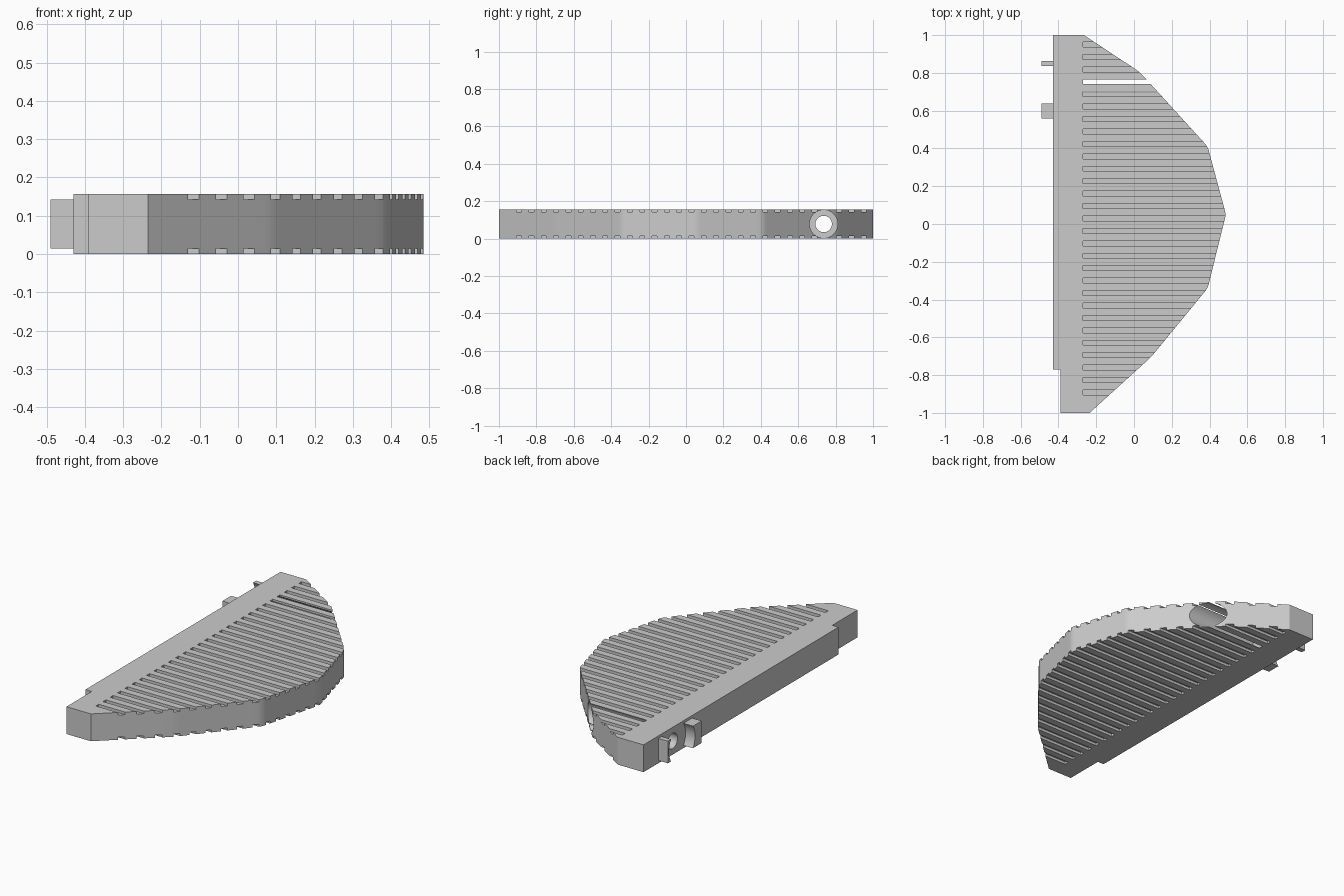
import bpy, bmesh, math
from mathutils import Matrix, Vector

cube = bpy.data.objects.get("Cube")
if cube:
    bpy.data.objects.remove(cube, do_unlink=True)

HEIGHT = 0.157
HOLE_Y, HOLE_Z = 0.736, HEIGHT / 2

grey = bpy.data.materials.new("plain grey")
grey.use_nodes = True
grey.diffuse_color = (0.6, 0.6, 0.6, 1)
grey.node_tree.nodes["Principled BSDF"].inputs["Base Color"].default_value = (0.6, 0.6, 0.6, 1)


def make(name, bm):
    bmesh.ops.recalc_face_normals(bm, faces=bm.faces[:])
    mesh = bpy.data.meshes.new(name)
    bm.to_mesh(mesh)
    bm.free()
    mesh.materials.append(grey)
    obj = bpy.data.objects.new(name, mesh)
    bpy.context.collection.objects.link(obj)
    return obj


def add_box(bm, low, high):
    low, high = Vector(low), Vector(high)
    size = Matrix.Diagonal((*(high - low), 1))
    bmesh.ops.create_cube(bm, size=1, matrix=Matrix.Translation((low + high) / 2) @ size)


def x_cylinder(name, radius, x0, x1):
    bm = bmesh.new()
    place = Matrix.Translation(((x0 + x1) / 2, HOLE_Y, HOLE_Z)) @ Matrix.Rotation(math.pi / 2, 4, "Y")
    bmesh.ops.create_cone(bm, cap_ends=True, segments=64, radius1=radius, radius2=radius,
                          depth=x1 - x0, matrix=place)
    return make(name, bm)


def activate(obj):
    bpy.ops.object.select_all(action="DESELECT")
    obj.select_set(True)
    bpy.context.view_layer.objects.active = obj


def cut(obj, cutter):
    cutter.hide_render = True
    mod = obj.modifiers.new("cut", "BOOLEAN")
    mod.operation, mod.solver, mod.object = "DIFFERENCE", "EXACT", cutter
    activate(obj)
    bpy.ops.object.modifier_apply(modifier=mod.name)
    bpy.data.objects.remove(cutter, do_unlink=True)


# Body: extruded outline with slightly eased corners along the bowed side
outline = [(-0.43, 1), (-0.265, 1), (0.03, 0.805), (0.39, 0.41), (0.487, 0.05), (0.39, -0.34),
           (0.09, -0.705), (-0.235, -1), (-0.39, -1), (-0.39, -0.77), (-0.43, -0.77)]
bm = bmesh.new()
base = bm.faces.new([bm.verts.new((x, y, 0)) for x, y in outline])
extruded = bmesh.ops.extrude_face_region(bm, geom=[base])["geom"]
bmesh.ops.translate(bm, vec=(0, 0, HEIGHT),
                    verts=[v for v in extruded if isinstance(v, bmesh.types.BMVert)])
corners = [e for e in bm.edges
           if abs(e.verts[0].co.z - e.verts[1].co.z) > 0.1 and e.verts[0].co.x > 0]
bmesh.ops.bevel(bm, geom=corners, offset=0.02, segments=3, profile=0.5, affect="EDGES")
body = make("body", bm)

# Grip grooves across the top and bottom
bm = bmesh.new()
for i in range(29):
    y = -0.892 + i * 0.0658
    for z0, z1 in ((-0.05, 0.015), (HEIGHT - 0.015, HEIGHT + 0.05)):
        add_box(bm, (-0.27, y - 0.013, z0), (0.6, y + 0.013, z1))
cut(body, make("groove_cutter", bm))

# Stepped bolt hole from the bowed side
cut(body, x_cylinder("bore_cutter", 0.075, -0.29, 0.7))
cut(body, x_cylinder("bolt_cutter", 0.044, -0.6, 0.0))

# Locating lugs, hollowed around the bolt hole
bm = bmesh.new()
add_box(bm, (-0.49, 0.558, 0.015), (-0.425, 0.864, HEIGHT - 0.015))
lugs = make("locating_lugs", bm)
cut(lugs, x_cylinder("lug_cutter", 0.118, -0.7, -0.3))

for part in (body, lugs):
    activate(part)
    bpy.ops.object.shade_smooth_by_angle(angle=math.radians(30))
